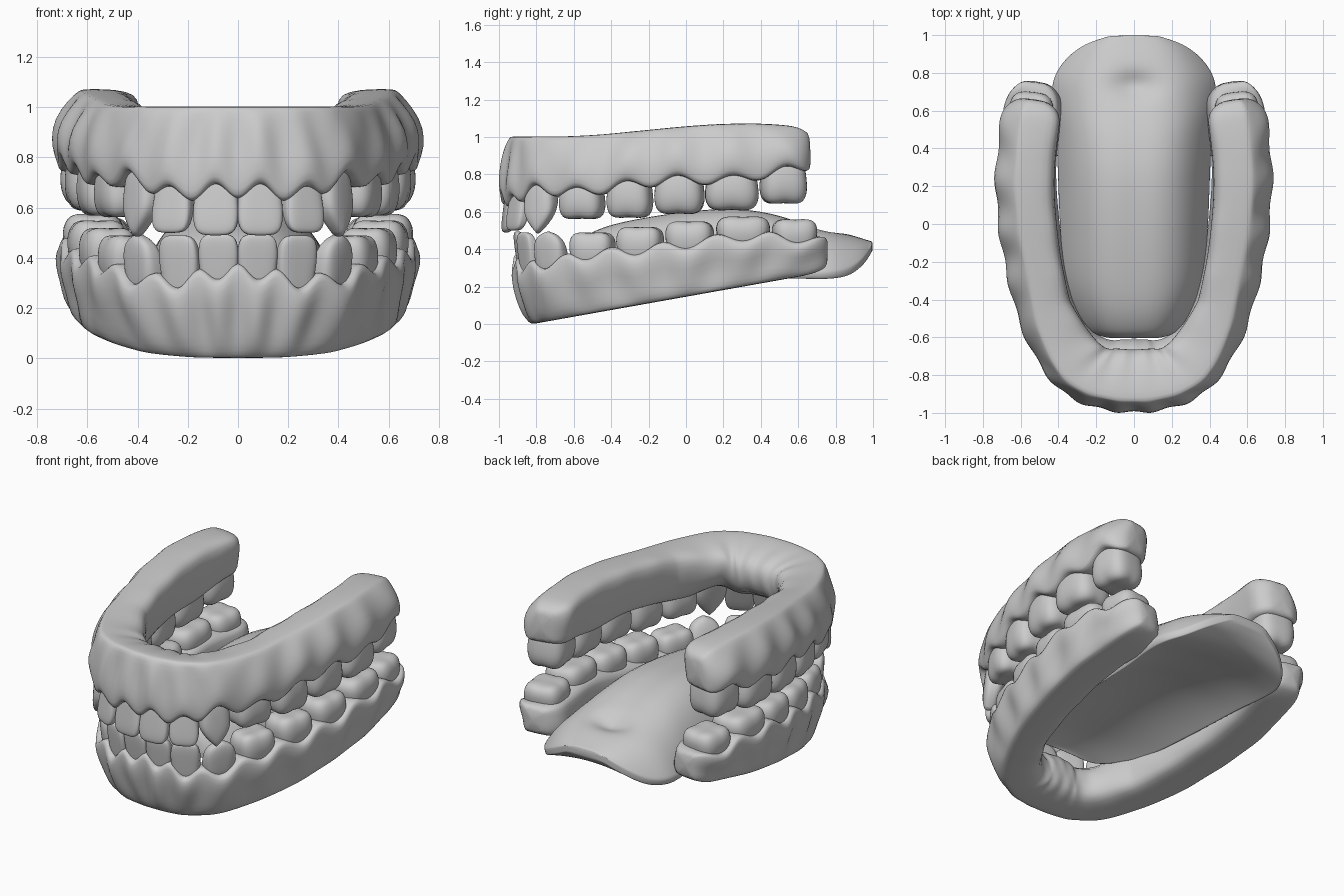
import bpy, bmesh, math
from mathutils import Vector

if "Cube" in bpy.data.objects:
    bpy.data.objects.remove(bpy.data.objects["Cube"])

# Per tooth, from middle to back: x, y, width, depth, tip z, neck z
UPPER = [(.085, -.920, .182, .11, .490, .69), (.250, -.880, .168, .11, .500, .68),
         (.368, -.770, .180, .15, .485, .74), (.465, -.555, .240, .20, .550, .725),
         (.530, -.300, .245, .22, .555, .76), (.570, -.035, .268, .24, .575, .79),
         (.585, .245, .290, .25, .595, .79), (.560, .520, .250, .25, .630, .84)]
LOWER = [(.075, -.860, .160, .10, .495, .32), (.222, -.825, .168, .11, .490, .285),
         (.365, -.715, .185, .14, .495, .30), (.450, -.500, .240, .20, .500, .35),
         (.520, -.245, .250, .22, .530, .375), (.560, .020, .260, .24, .560, .41),
         (.575, .305, .290, .25, .585, .45), (.548, .580, .240, .24, .570, .44)]


def clamp(v):
    return max(0.0, min(1.0, v))


def spline(rows, t):
    """Smooth interpolation through rows; whole t values hit a row."""
    t = max(0, min(len(rows) - 1, t))
    i = min(int(t), len(rows) - 2)
    f = t - i
    a, b, c, d = (rows[min(max(i + k, 0), len(rows) - 1)] for k in (-1, 0, 1, 2))
    return [q + .5 * f * (r - p + f * (2 * p - 5 * q + 4 * r - s + f * (3 * (q - r) + s - p)))
            for p, q, r, s in zip(a, b, c, d)]


def finish(name, bm, subsurf):
    bmesh.ops.recalc_face_normals(bm, faces=bm.faces)
    me = bpy.data.meshes.new(name)
    bm.to_mesh(me)
    bm.free()
    me.shade_smooth()
    ob = bpy.data.objects.new(name, me)
    bpy.context.collection.objects.link(ob)
    if subsurf:
        mod = ob.modifiers.new("smooth", 'SUBSURF')
        mod.levels = mod.render_levels = subsurf
    return ob


def loft(name, rings, subsurf=1):
    bm = bmesh.new()
    vs = [[bm.verts.new(p) for p in r] for r in rings]
    n = len(vs[0])
    for a, b in zip(vs, vs[1:]):
        for j in range(n):
            bm.faces.new((a[j], a[(j + 1) % n], b[(j + 1) % n], b[j]))
    bm.faces.new(vs[0])
    bm.faces.new(vs[-1])
    return finish(name, bm, subsurf)


def arch(teeth, back):
    """Full arch from one back end round the front to the other."""
    x, y, *rest = teeth[-1]
    half = teeth + [(x - .04, y + back, *rest)]
    return [(-r[0], *r[1:]) for r in reversed(half)] + half


def frame(rows, t, step=.05):
    r, a, b = spline(rows, t), spline(rows, t - step), spline(rows, t + step)
    tan = Vector((b[0] - a[0], b[1] - a[1], 0)).normalized()
    return r, tan, Vector((tan.y, -tan.x, 0))


# Gums: a section swept along the arch, scalloped round every tooth
def gum(name, rows, toward_tip, far, taper_front, taper_back, lean, slope):
    rings, n = [], 180
    lo, hi = .5, len(rows) - 1.5
    for k in range(n + 1):
        t = lo + (hi - lo) * k / n
        (x, y, w, d, tip, neck), tan, out = frame(rows, t, .45)
        inward = frame(rows, t, 1.5)[2]     # softer turn for the inner side
        wave = math.cos(2 * math.pi * t)
        front = clamp((-.3 - y) / .5)
        e = neck + toward_tip * ((.026 + .004 * front) * (1 - wave) - .004)
        ein = neck + toward_tip * .04
        o = d / 2 + .018 - .008 * front
        taper = taper_back + (taper_front - taper_back) * front
        bump = .007 * wave
        wob = .009 * math.sin(2.3 * t) * math.sin(5.1 * t)
        i = .168 + .10 * clamp((-.45 - y) / .45)
        sl = slope * front
        sec = [(d / 2 - .05, e, 0), (d / 2 + .004, e, 0), (d / 2 + .018 + bump, e, .08),
               (o + .012 + bump - lean * .2, e, .3), (o + bump + wob - lean * .6, e, .58),
               (o - taper * .65 + wob, e, .86), (o - taper, e, .98), (o - taper - .015, e, 1),
               (-i * .3, e, 1 - sl * .2), (-i * .75, e, .98 - sl * .8),
               (-i * .95, e, .88 - sl), (-i, e, .6 - sl * .5),
               (-i * .88, ein, .25), (-d / 2 - .02, ein, .05), (-d / 2 + .04, ein, 0)]
        # rounded ends
        q = clamp(1 - min(t - lo, hi - t) / .45)
        s = max(.42, (1 - q ** 2.5) ** (1 / 2.5))
        ring = []
        for off, z0, f in sec:
            p = Vector((x, y, 0)) + (out if off > 0 else inward) * off * s
            top = far(p.y)
            z, mid = z0 + (top - z0) * f, (e + top) / 2
            p.z = mid + (z - mid) * (.5 + .5 * s)
            ring.append(p)
        rings.append(ring)
    loft(name, rings)


# Teeth: rounded blocks shaped as incisors, canines or molars
def tooth(name, rows, idx, kind, toward_tip):
    (x, y, w, d, tip, neck), tan, out = frame(rows, idx, .2)
    root = neck - toward_tip * .07
    bm = bmesh.new()
    bmesh.ops.create_cube(bm, size=2)
    bmesh.ops.subdivide_edges(bm, edges=bm.edges[:], cuts=9, use_grid_fill=True)
    n = 4 if kind < 2 else 3.2
    for v in bm.verts:
        a, b, c = v.co
        r = (abs(a) ** n + abs(b) ** n + abs(c) ** n) ** (1 / n)
        a, b, c = a / r, b / r, c / r
        h = (c + 1) / 2
        up = clamp(c)
        lean = .02
        if kind < 2:            # incisor: flat blade edge
            b = b * (1 - .5 * h) + .4 * h
            a *= .84 + .16 * clamp(h * 1.6)
        elif kind == 2:         # canine: single point
            c -= up * abs(a) * (.5 if toward_tip < 0 else .2)
            b = b * (1 - .4 * h) + .25 * h
            a *= .9 + .1 * clamp(h * 2)
        else:                   # molar: low cusps round a hollow
            lean = 0
            c += up * (.16 * abs(a * b) + .10 * (a * a + b * b) - .12)
            k = .86 + .14 * clamp(h * 1.6)
            a, b = a * k, b * (k - .1 * up)
        p = Vector((x, y, 0)) + tan * (a * w / 2) + out * (b * d / 2 + lean * c)
        p.z = (tip + root) / 2 + c * (tip - root) / 2
        v.co = p
    finish(name, bm, 0)


def upper_top(y):
    f = clamp((y + .7) / 1.0)
    g = clamp((y - .35) / .3)
    return 1.005 + .067 * f * f * (3 - 2 * f) - .025 * g * g


def lower_base(y):
    return max(0, .178 * (y + .82))


KINDS = ["central_incisor", "lateral_incisor", "canine", "premolar_front",
         "premolar_back", "molar_first", "molar_second", "molar_third"]
for jaw, teeth, sign, far, back, shape in (
        ("upper", UPPER, -1, upper_top, .25, (.045, .095, .015, .12)),
        ("lower", LOWER, 1, lower_base, .32, (.085, .05, .04, 0))):
    rows = arch(teeth, back)
    gum(jaw + "_gum", rows, sign, far, *shape)
    for k, kind in enumerate(KINDS):
        tooth(f"{jaw}_{kind}_left", rows, 8 - k, k, sign)
        tooth(f"{jaw}_{kind}_right", rows, 9 + k, k, sign)

# Tongue: domed shell, hollow underneath. y, half width, top z, rim z, underside z
TONGUE = [(-.605, .12, .37, .28, .28), (-.575, .22, .44, .27, .30), (-.46, .305, .51, .26, .33),
          (-.28, .37, .56, .25, .35), (0, .395, .605, .245, .37), (.25, .405, .62, .24, .37),
          (.45, .415, .595, .24, .35), (.62, .435, .545, .24, .33), (.76, .43, .51, .24, .31),
          (.87, .365, .48, .26, .31), (.95, .26, .455, .32, .345), (.998, .12, .44, .395, .39)]
rings, M = [], 16
for k in range(45):
    y, hw, top, rim, under = spline(TONGUE, (len(TONGUE) - 1) * k / 44)
    us = [math.sin(math.pi * (j / M - .5)) for j in range(M + 1)]
    ring = []
    for u in us:
        x = u * hw
        z = rim + .035 + (top - rim - .035) * (1 - abs(u) ** 3.4)
        z -= .065 * math.exp(-(x / .09) ** 2 - ((y - .73) / .07) ** 2)
        z -= .010 * math.exp(-(x / .03) ** 2) * clamp((y + .5) * 2) * clamp((.8 - y) * 4)
        ring.append((x, y, z))
    for u in reversed(us):
        ring.append((u * hw * .97, y, rim + (under - rim) * (1 - u * u)))
    rings.append(ring)
loft("tongue", rings)
